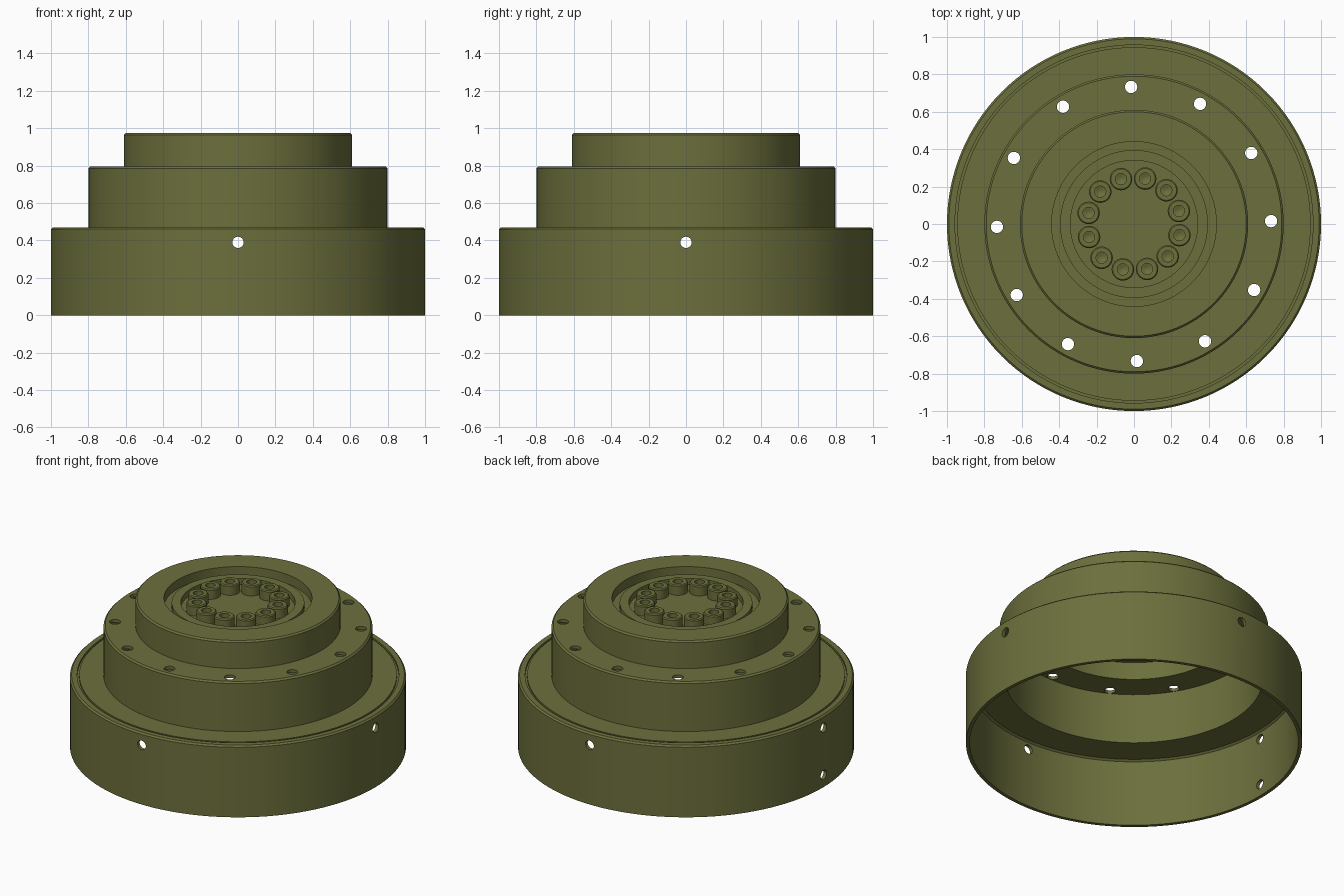
import bpy, bmesh
from math import radians, pi, cos, sin
from mathutils import Matrix, Vector

cube = bpy.data.objects.get("Cube")
if cube:
    bpy.data.objects.remove(cube, do_unlink=True)

OLIVE = (0.15, 0.16, 0.045, 1)
olive = bpy.data.materials.new("olive_paint")
olive.use_nodes = True
olive.diffuse_color = OLIVE
bsdf = next(n for n in olive.node_tree.nodes if n.type == 'BSDF_PRINCIPLED')
bsdf.inputs["Base Color"].default_value = OLIVE


def add_object(name, bm):
    mesh = bpy.data.meshes.new(name)
    bm.to_mesh(mesh)
    bm.free()
    mesh.materials.append(olive)
    obj = bpy.data.objects.new(name, mesh)
    bpy.context.collection.objects.link(obj)
    return obj


def revolve(name, profile, steps):
    """Spin a (radius, height) profile around the z axis."""
    bm = bmesh.new()
    verts = [bm.verts.new((r, 0, z)) for r, z in profile]
    edges = [bm.edges.new(pair) for pair in zip(verts, verts[1:])]
    bmesh.ops.spin(bm, geom=verts + edges, cent=(0, 0, 0), axis=(0, 0, 1),
                   angle=2 * pi, steps=steps, use_duplicate=False)
    bmesh.ops.remove_doubles(bm, verts=bm.verts, dist=0.0001)
    bmesh.ops.recalc_face_normals(bm, faces=bm.faces)
    return add_object(name, bm)


def smooth(obj):
    bpy.ops.object.select_all(action='DESELECT')
    obj.select_set(True)
    bpy.context.view_layer.objects.active = obj
    bpy.ops.object.shade_smooth_by_angle(angle=radians(30))


def chamfer(r, z, c=0.01):
    return [(r, z - c), (r - c, z)]


# Hollow three-tier housing: recessed top, outside, then inside
recess = [(0, 0.905), (0.34, 0.905), (0.34, 0.945), (0.395, 0.945),
          (0.395, 0.915), (0.44, 0.915), (0.44, 0.975)]
outside = (chamfer(0.61, 0.975)[::-1] + [(0.61, 0.795)]
           + chamfer(0.8, 0.795)[::-1] + [(0.8, 0.47)]
           + [(0.945, 0.47), (0.945, 0.458), (0.957, 0.458), (0.957, 0.47)]
           + chamfer(1.0, 0.47)[::-1] + [(1.0, 0)])
inside = [(0.978, 0), (0.978, 0.435), (0.965, 0.445), (0.768, 0.445),
          (0.768, 0.775), (0.585, 0.775), (0.585, 0.89), (0, 0.89)]
housing = revolve("housing", recess + outside + inside, 128)

# Drill tool: ring of vertical holes and radial side holes
bm = bmesh.new()


def drill(radius, depth, matrix):
    bmesh.ops.create_cone(bm, cap_ends=True, segments=32, radius1=radius,
                          radius2=radius, depth=depth, matrix=matrix)


for i in range(12):
    a = radians(1.2 + 30 * i)
    drill(0.033, 0.1, Matrix.Translation((0.733 * cos(a), 0.733 * sin(a), 0.785)))


def side_hole(angle, z):
    turn = Matrix.Rotation(angle, 4, 'Z')
    drill(0.03, 0.12, turn @ Matrix.Translation((0.99, 0, z))
          @ Matrix.Rotation(pi / 2, 4, 'Y'))


for i in range(4):
    side_hole(i * pi / 2, 0.39)
side_hole(pi, 0.08)
cutter = add_object("hole_cutter", bm)
cutter.hide_render = True

# Bake the cut and discard the tool
mod = housing.modifiers.new("holes", 'BOOLEAN')
mod.operation = 'DIFFERENCE'
mod.solver = 'EXACT'
mod.object = cutter
bpy.context.view_layer.update()
result = bpy.data.meshes.new_from_object(
    housing.evaluated_get(bpy.context.evaluated_depsgraph_get()))
housing.modifiers.clear()
housing.data = result
bpy.data.objects.remove(cutter, do_unlink=True)
smooth(housing)

# Ring of socket-head bolts in the top recess
bolt_profile = [(0, 0.93), (0.014, 0.935), (0.03, 0.94), (0.03, 0.97),
                (0.054, 0.97), (0.06, 0.964), (0.06, 0.9), (0, 0.9)]
bolt = revolve("bolt_1", bolt_profile, 32)
smooth(bolt)
for i in range(12):
    a = radians(16.2 + 30 * i)
    if i:
        copy = bolt.copy()
        copy.name = f"bolt_{i + 1}"
        bpy.context.collection.objects.link(copy)
    else:
        copy = bolt
    copy.location = Vector((0.25 * cos(a), 0.25 * sin(a), 0))
